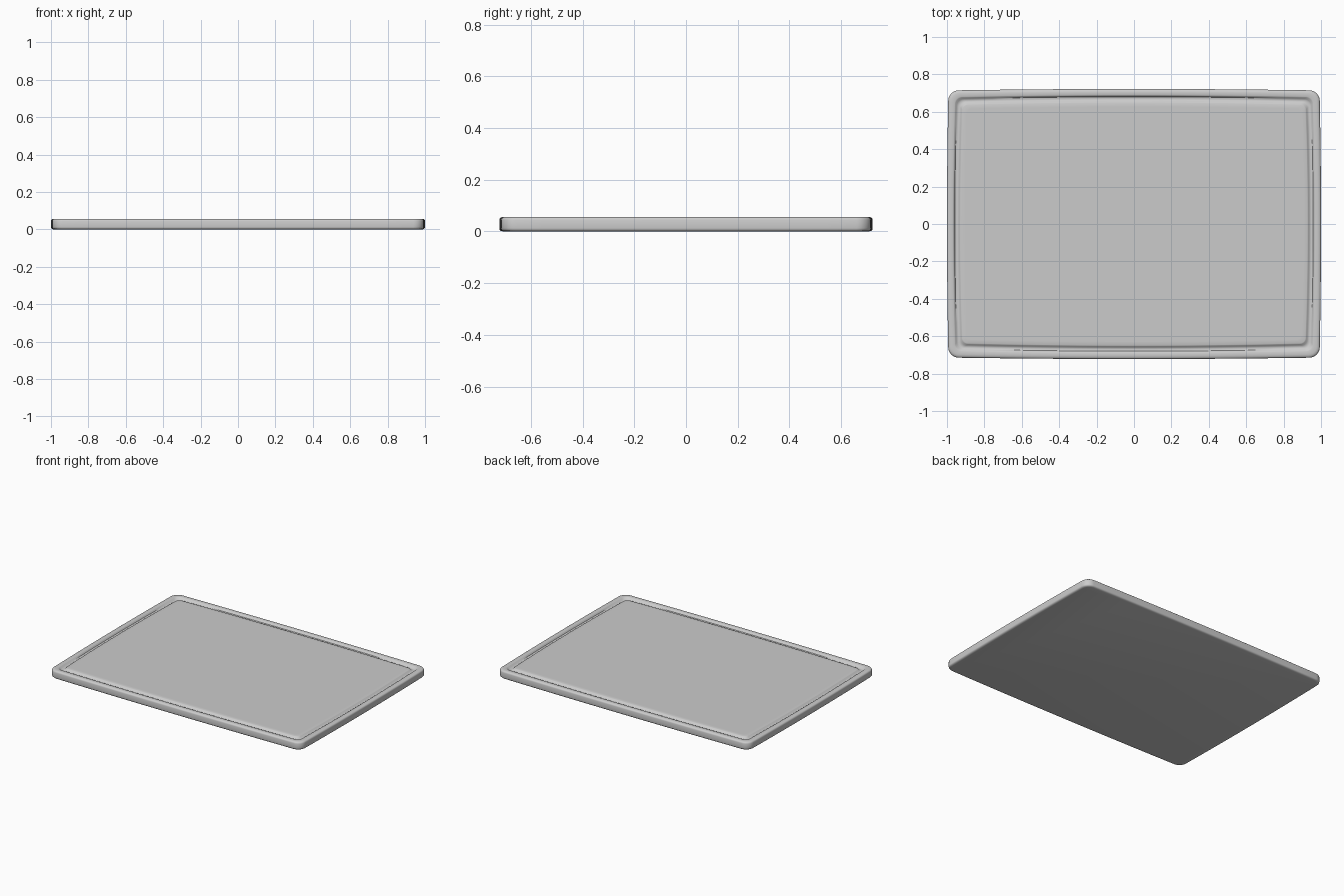
import bpy, bmesh, math

if "Cube" in bpy.data.objects:
    bpy.data.objects.remove(bpy.data.objects["Cube"])

HX, HY = 1.0, 0.722   # half sizes at the middle of each side


def outline(inset, radius, bulge):
    """Rounded rectangle whose sides bow gently outward."""
    hx, hy = HX - inset, HY - inset
    centres = [(hx - radius, hy - radius), (radius - hx, hy - radius),
               (radius - hx, radius - hy), (hx - radius, radius - hy)]
    pts = []
    for k, (cx, cy) in enumerate(centres):
        arc = [(cx + radius * math.cos(a), cy + radius * math.sin(a))
               for a in (math.pi / 2 * (k + i / 6) for i in range(7))]
        pts += arc
        # points along the straight side to the next corner
        nx, ny = centres[(k + 1) % 4]
        a = math.pi / 2 * (k + 1)
        end = (nx + radius * math.cos(a), ny + radius * math.sin(a))
        for i in range(1, 12):
            t = i / 12
            pts.append((arc[-1][0] * (1 - t) + end[0] * t,
                        arc[-1][1] * (1 - t) + end[1] * t))
    return [(x * (1 - bulge / hx * (y / hy) ** 2),
             y * (1 - bulge / hy * (x / hx) ** 2)) for x, y in pts]


# Cross-section from underside to middle: inset, height, corner radius, bulge
profile = [
    (0.016, 0.000, 0.045, 0.008), (0.006, 0.002, 0.052, 0.008),
    (0.001, 0.007, 0.055, 0.008), (0.000, 0.013, 0.055, 0.008),
    (0.000, 0.045, 0.055, 0.008), (0.002, 0.051, 0.055, 0.008),
    (0.007, 0.055, 0.052, 0.008), (0.016, 0.057, 0.045, 0.008),
    # juice groove
    (0.032, 0.057, 0.035, 0.010), (0.036, 0.055, 0.035, 0.011),
    (0.042, 0.045, 0.035, 0.012), (0.052, 0.042, 0.032, 0.012),
    (0.062, 0.045, 0.030, 0.012), (0.068, 0.054, 0.030, 0.012),
    (0.073, 0.056, 0.030, 0.012), (0.095, 0.056, 0.030, 0.010),
]

bm = bmesh.new()
loops = [[bm.verts.new((x, y, z)) for x, y in outline(d, r, b)]
         for d, z, r, b in profile]
for lower, upper in zip(loops, loops[1:]):
    n = len(lower)
    for i in range(n):
        j = (i + 1) % n
        bm.faces.new((lower[i], lower[j], upper[j], upper[i]))
bm.faces.new(loops[-1])             # cutting surface
bm.faces.new(loops[0][::-1])        # underside
bmesh.ops.recalc_face_normals(bm, faces=bm.faces)

mesh = bpy.data.meshes.new("cutting_board")
bm.to_mesh(mesh)
bm.free()
board = bpy.data.objects.new("cutting_board", mesh)
bpy.context.collection.objects.link(board)
bpy.context.view_layer.objects.active = board
board.select_set(True)
bpy.ops.object.shade_smooth_by_angle(angle=math.radians(40))
